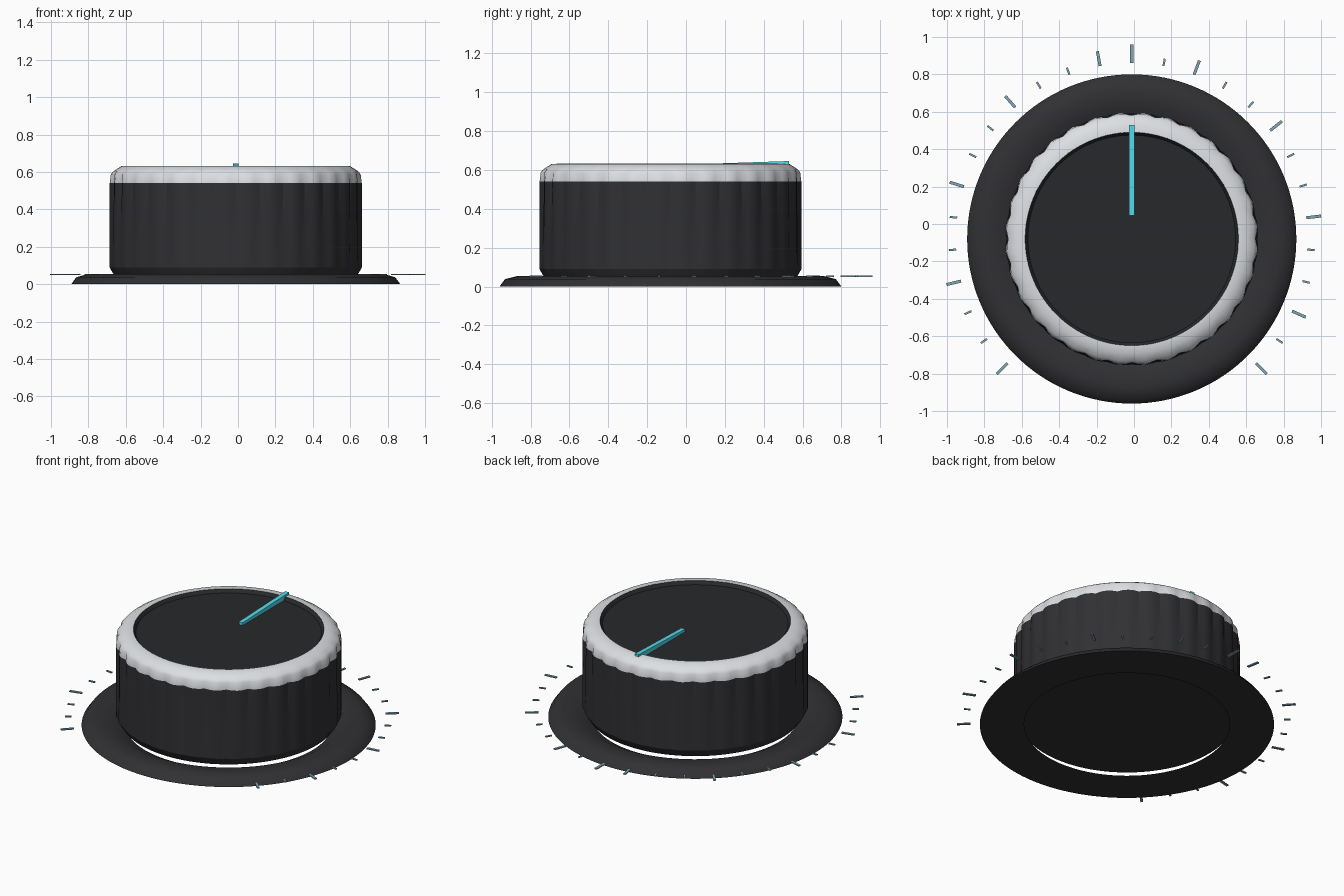
import bpy, bmesh
from math import sin, cos, pi, radians

if "Cube" in bpy.data.objects:
    bpy.data.objects.remove(bpy.data.objects["Cube"])

CX, CY = -0.012, -0.08      # knob axis
FLUTES, SUB = 32, 4         # grip flutes and points per flute


def material(name, rgb):
    m = bpy.data.materials.new(name)
    m.diffuse_color = (*rgb, 1)
    m.use_nodes = True
    m.node_tree.nodes["Principled BSDF"].inputs["Base Color"].default_value = m.diffuse_color
    return m


DARK = material("charcoal", (0.030, 0.030, 0.034))
FACE = material("face_black", (0.020, 0.022, 0.024))
SILVER = material("silver", (0.72, 0.74, 0.77))
CYAN = material("cyan", (0.09, 0.72, 0.85))
TICK = material("tick_blue", (0.22, 0.38, 0.46))


def finish(name, bm, mat, angle=None):
    bmesh.ops.recalc_face_normals(bm, faces=bm.faces)
    me = bpy.data.meshes.new(name)
    bm.to_mesh(me)
    bm.free()
    ob = bpy.data.objects.new(name, me)
    bpy.context.collection.objects.link(ob)
    me.materials.append(mat)
    if angle:
        bpy.ops.object.select_all(action='DESELECT')
        ob.select_set(True)
        bpy.context.view_layer.objects.active = ob
        bpy.ops.object.shade_smooth_by_angle(angle=radians(angle))
    return ob


def lathe(name, profile, mat, angle=30, closed=False, cap=()):
    """Revolve (radius, z, flute depth) points; cap lists rings to fill."""
    bm = bmesh.new()
    n = FLUTES * SUB
    rings = []
    for r, z, depth in profile:
        ring = []
        for i in range(n):
            t = 2 * pi * i / n
            rr = r - depth * (1 - abs(sin(pi * i / SUB)))
            ring.append(bm.verts.new((CX + rr * cos(t), CY + rr * sin(t), z)))
        rings.append(ring)
    pairs = list(zip(rings, rings[1:])) + ([(rings[-1], rings[0])] if closed else [])
    for a, b in pairs:
        for i in range(n):
            j = (i + 1) % n
            bm.faces.new((a[i], a[j], b[j], b[i]))
    for c in cap:
        bm.faces.new(rings[c])
    return finish(name, bm, mat, angle)


# Base skirt: raised ring dipping towards an open centre
lathe("base_skirt", [(0.615, 0, 0), (0.88, 0, 0), (0.852, 0.038, 0),
                     (0.79, 0.054, 0), (0.70, 0.045, 0)], DARK, 50, closed=True)

# Fluted grip, flutes getting shallower towards the bottom
lathe("grip_body", [(0.645, 0.04, 0), (0.66, 0.062, 0.002), (0.677, 0.09, 0.006),
                    (0.677, 0.30, 0.012), (0.677, 0.54, 0.018)], DARK, 20, cap=(0,))

# Silver rim, fading from fluted to round
lathe("silver_rim", [(0.677, 0.54, 0.018), (0.671, 0.588, 0.010), (0.655, 0.605, 0.002),
                     (0.612, 0.631, 0), (0.57, 0.633, 0)], SILVER, 40)

# Dark top face, slightly recessed
lathe("top_face", [(0.571, 0.633, 0), (0.555, 0.612, 0)], FACE, cap=(1,))


def box(bm, p0, p1, w, z0, z1, z1_end=None):
    """Bar from p0 to p1 of width w; the top may rise to z1_end."""
    z1_end = z1 if z1_end is None else z1_end
    dx, dy = p1[0] - p0[0], p1[1] - p0[1]
    k = w / 2 / (dx * dx + dy * dy) ** 0.5
    v = [bm.verts.new((p[0] - s * dy * k, p[1] + s * dx * k, z))
         for p, top in ((p0, z1), (p1, z1_end)) for s, z in
         ((-1, z0), (1, z0), (1, top), (-1, top))]
    for f in ((0, 1, 2, 3), (4, 5, 6, 7), (0, 1, 5, 4), (1, 2, 6, 5), (2, 3, 7, 6), (3, 0, 4, 7)):
        bm.faces.new([v[i] for i in f])


# Pointer line, rising slightly towards the rim
bm = bmesh.new()
box(bm, (CX, 0.045), (CX, 0.53), 0.028, 0.611, 0.630, 0.646)
finish("pointer", bm, CYAN)

# Dial ticks over 270 degrees
bm = bmesh.new()
for i in range(27):
    t = radians(225 - 270 * i / 26)
    r1, w = 0.98, 0.011
    if i % 3 == 0 or i == 26:
        r1, w = 1.02, 0.016
    if i == 13:
        r1, w = 1.04, 0.018
    box(bm, (CX + 0.94 * cos(t), CY + 0.94 * sin(t)),
        (CX + r1 * cos(t), CY + r1 * sin(t)), w, 0.049, 0.056)
finish("dial_ticks", bm, TICK)
